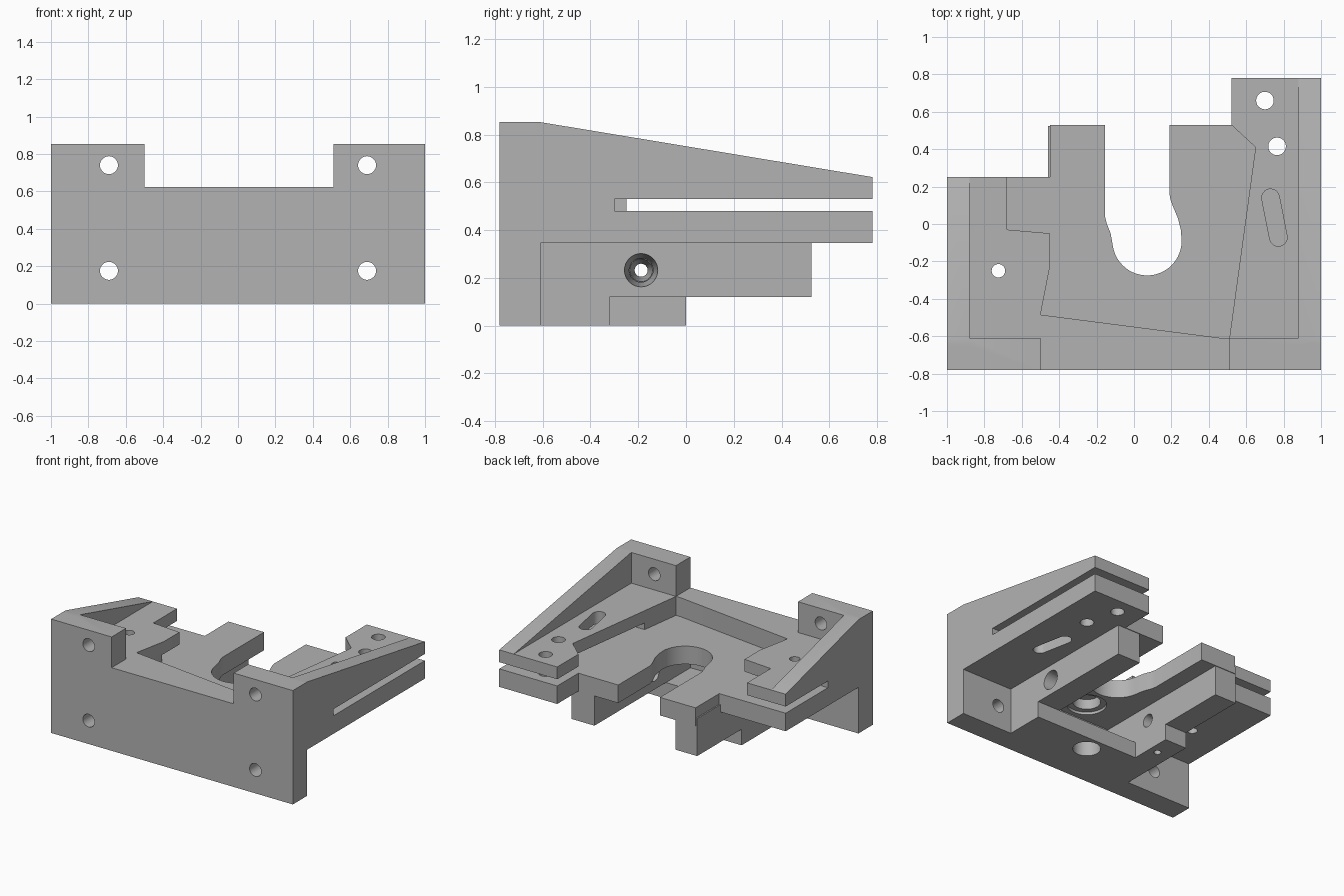
import bpy, bmesh, math
from mathutils import Matrix, Vector

cube = bpy.data.objects.get("Cube")
if cube:
    bpy.data.objects.remove(cube, do_unlink=True)

grey = bpy.data.materials.new("plain grey")
grey.use_nodes = True
grey.diffuse_color = (0.45, 0.45, 0.45, 1)
grey.node_tree.nodes["Principled BSDF"].inputs["Base Color"].default_value = (0.45, 0.45, 0.45, 1)

FLOOR, TOP, UNDER, STEP = 0.48, 0.622, 0.345, 0.12
FRONT, PLATE_BACK, ARM_END, TAB_END = -0.78, -0.61, 0.78, 0.53


def make(name, bm):
    bmesh.ops.recalc_face_normals(bm, faces=bm.faces)
    mesh = bpy.data.meshes.new(name)
    bm.to_mesh(mesh)
    bm.free()
    mesh.materials.append(grey)
    obj = bpy.data.objects.new(name, mesh)
    bpy.context.collection.objects.link(obj)
    return obj


def prism(name, outline, low, high, axis="z"):
    """Extrude a closed outline: (x, y) along z, or (y, z) along x."""
    bm = bmesh.new()
    place = (lambda a, b: (a, b, low)) if axis == "z" else (lambda a, b: (low, a, b))
    face = bm.faces.new([bm.verts.new(place(a, b)) for a, b in outline])
    shift = Vector((0, 0, high - low)) if axis == "z" else Vector((high - low, 0, 0))
    new = bmesh.ops.extrude_face_region(bm, geom=[face])["geom"]
    bmesh.ops.translate(bm, vec=shift, verts=[v for v in new if isinstance(v, bmesh.types.BMVert)])
    return make(name, bm)


def box(name, x0, x1, y0, y1, z0, z1):
    return prism(name, [(x0, y0), (x1, y0), (x1, y1), (x0, y1)], z0, z1)


def bore(name, start, end, r0, r1=None):
    """Round or tapered cutter between two points."""
    start, end = Vector(start), Vector(end)
    bm = bmesh.new()
    bmesh.ops.create_cone(bm, cap_ends=True, segments=32, radius1=r0,
                          radius2=r0 if r1 is None else r1, depth=(end - start).length)
    turn = (end - start).to_track_quat("Z", "Y").to_matrix().to_4x4()
    bmesh.ops.transform(bm, matrix=Matrix.Translation((start + end) / 2) @ turn, verts=bm.verts)
    return make(name, bm)


def combine(body, tool, operation):
    mod = body.modifiers.new(tool.name, "BOOLEAN")
    mod.operation, mod.solver, mod.object = operation, "EXACT", tool
    graph = bpy.context.evaluated_depsgraph_get()
    mesh = bpy.data.meshes.new_from_object(body.evaluated_get(graph))
    body.modifiers.clear()
    body.data = mesh
    bpy.data.objects.remove(tool, do_unlink=True)


def arc(cx, cy, r, a0, a1, n):
    return [(cx + r * math.cos(math.radians(a0 + (a1 - a0) * i / n)),
             cy + r * math.sin(math.radians(a0 + (a1 - a0) * i / n))) for i in range(n + 1)]


# Front plate with a lowered middle
body = box("mounting_bracket", -1, 1, FRONT, PLATE_BACK, 0, 0.852)
combine(body, box("plate_notch", -0.5, 0.51, -0.9, -0.5, TOP, 1), "DIFFERENCE")

# Horizontal slab with a long arm, a short arm and two tabs
slab = prism("slab", [(-1, -0.7), (1, -0.7), (1, ARM_END), (0.52, ARM_END), (0.52, TAB_END),
                      (-0.45, TAB_END), (-0.45, 0.25), (-1, 0.25)], UNDER, TOP)
combine(body, slab, "UNION")

# Sloping side walls
for x0, x1, end in ((0.88, 1, ARM_END), (-1, -0.88, 0.25)):
    wall = prism("side_wall", [(-0.65, 0.58), (end, 0.58), (end, TOP), (PLATE_BACK, 0.852),
                               (-0.65, 0.852)], x0, x1, "x")
    combine(body, wall, "UNION")

# Lower legs, bottom shelf and foot
for x0, x1 in ((0.39, 0.58), (-0.46, -0.28)):
    combine(body, box("leg", x0, x1, -0.65, 0.525, STEP, 0.40), "UNION")
combine(body, box("shelf", -0.46, 0.58, -0.65, -0.32, 0, STEP), "UNION")
combine(body, box("foot", -0.46, -0.28, -0.65, 0, 0, 0.2), "UNION")

# Angular pocket in the top
pocket = prism("pocket", [(-0.68, 0.6), (-0.68, -0.03), (-0.45, -0.05), (-0.45, -0.23),
                          (-0.5, -0.485), (0.47, PLATE_BACK), (0.51, PLATE_BACK), (0.65, 0.41),
                          (0.52, TAB_END), (0.5, 0.6)], FLOOR, 0.8)
combine(body, pocket, "DIFFERENCE")

# Horizontal slits through both arms
combine(body, box("long_slit", 0.52, 1.1, -0.3, 0.9, FLOOR, 0.53), "DIFFERENCE")
combine(body, box("short_slit", -1.1, -0.44, -0.25, 0.4, FLOOR, 0.53), "DIFFERENCE")

# Keyhole opening between the tabs
keyhole = [(-0.155, 0.7), (-0.155, 0.04), (-0.145, 0), (-0.125, -0.05)]
keyhole += arc(0.07, -0.09, 0.185, 190, 360, 24)
keyhole += [(0.25, -0.03), (0.235, 0.03), (0.21, 0.09), (0.195, 0.13), (0.19, 0.16), (0.19, 0.7)]
combine(body, prism("keyhole", keyhole, 0.3, 0.6), "DIFFERENCE")

# Bolt holes through the front plate
for x in (-0.69, 0.69):
    for z in (0.175, 0.74):
        combine(body, bore("bolt_hole", (x, -0.9, z), (x, -0.5, z), 0.048), "DIFFERENCE")

# Vertical holes in the arms
for x, y, r in ((0.70, 0.66, 0.047), (0.765, 0.415, 0.047), (-0.725, -0.25, 0.036)):
    combine(body, bore("arm_hole", (x, y, 0.2), (x, y, 0.9), r), "DIFFERENCE")

# Slanted oblong recesses, above and below the slit
oblong = arc(0.73, 0.14, 0.047, 10, 190, 12) + arc(0.772, -0.072, 0.047, 190, 370, 12)
combine(body, prism("upper_oblong", oblong, 0.5, 0.8), "DIFFERENCE")
combine(body, prism("lower_oblong", oblong, 0.3, 0.44), "DIFFERENCE")

# Round seat under the slab and matching hole in the shelf
combine(body, bore("shelf_hole", (0.05, -0.44, -0.1), (0.05, -0.44, 0.2), 0.095), "DIFFERENCE")
combine(body, bore("seat_rim", (0.05, -0.44, 0.3), (0.05, -0.44, 0.365), 0.135), "DIFFERENCE")
combine(body, bore("seat_hole", (0.05, -0.44, 0.3), (0.05, -0.44, 0.44), 0.095), "DIFFERENCE")

# Tapered cross hole through both legs, and a small hole in the foot
combine(body, bore("outer_taper", (0.582, -0.188, 0.232), (0.37, -0.188, 0.232), 0.07, 0.048), "DIFFERENCE")
combine(body, bore("inner_taper", (-0.278, -0.188, 0.232), (-0.48, -0.188, 0.232), 0.048, 0.025), "DIFFERENCE")
combine(body, bore("foot_hole", (-0.35, -0.17, -0.1), (-0.35, -0.17, 0.1), 0.025), "DIFFERENCE")

# Smooth the round walls, keep the machined edges sharp
bpy.ops.object.select_all(action="DESELECT")
body.select_set(True)
bpy.context.view_layer.objects.active = body
bpy.ops.object.shade_smooth_by_angle(angle=math.radians(25))
